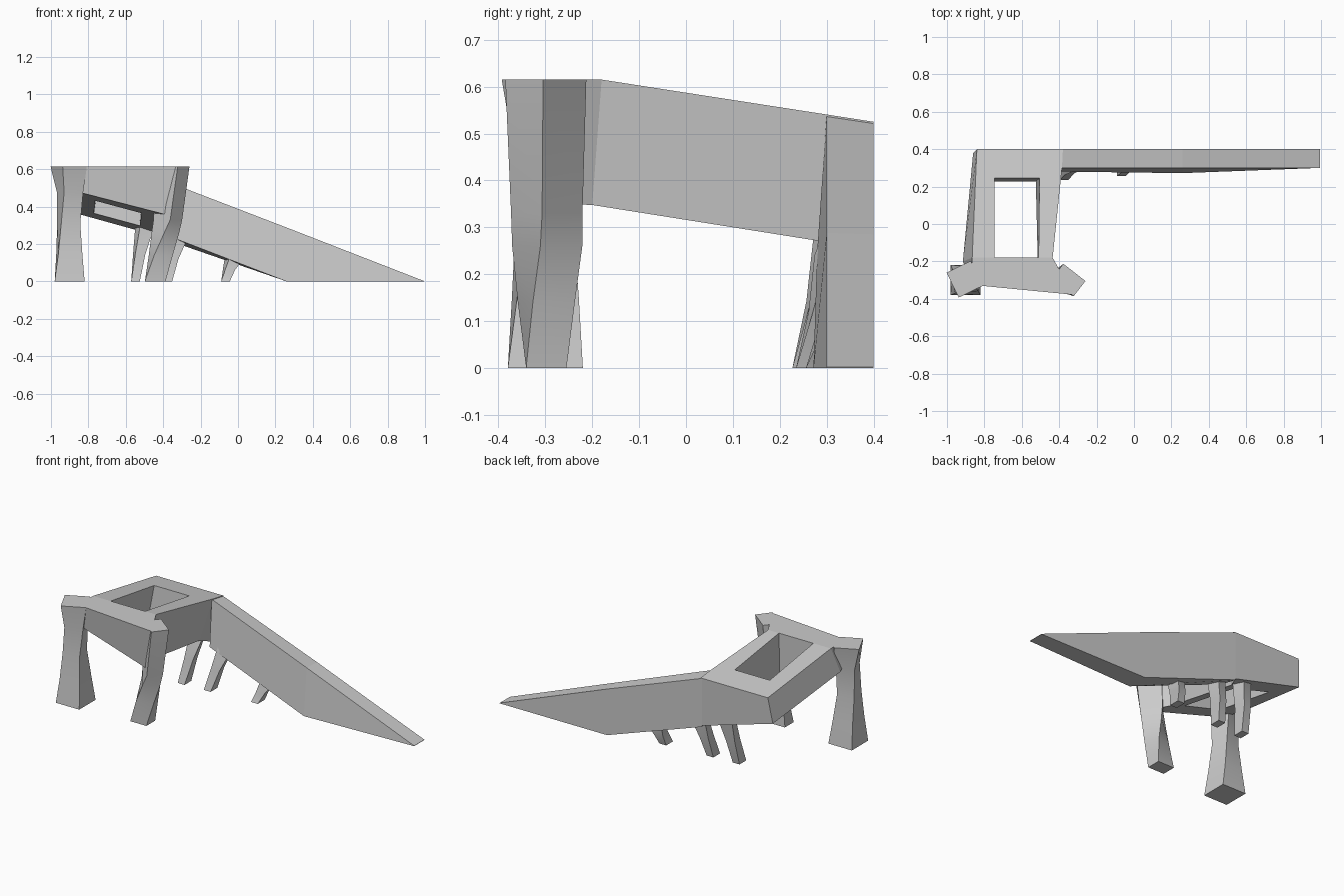
import bpy, bmesh
from math import radians, cos, sin

if "Cube" in bpy.data.objects:
    bpy.data.objects.remove(bpy.data.objects["Cube"])


def loft(name, rings, closed=False):
    """Skin between rings of points; cap the ends unless the loft is closed."""
    bm = bmesh.new()
    vs = [[bm.verts.new(p) for p in r] for r in rings]
    n, m = len(vs[0]), len(vs)
    for i in range(m if closed else m - 1):
        a, b = vs[i], vs[(i + 1) % m]
        for k in range(n):
            bm.faces.new((a[k], a[(k + 1) % n], b[(k + 1) % n], b[k]))
    if not closed:
        bm.faces.new(vs[0])
        bm.faces.new(vs[-1])
    bmesh.ops.remove_doubles(bm, verts=bm.verts, dist=0.0005)
    bmesh.ops.recalc_face_normals(bm, faces=bm.faces)
    me = bpy.data.meshes.new(name)
    bm.to_mesh(me)
    bm.free()
    ob = bpy.data.objects.new(name, me)
    bpy.context.collection.objects.link(ob)
    return ob


def leg(name, stations):
    """Twisting leg; stations are (z, centre x, centre y, half x, half y, degrees)."""
    rings = []
    for z, cx, cy, hx, hy, deg in stations:
        c, s = cos(radians(deg)), sin(radians(deg))
        rings.append([(cx + u * hx * c - v * hy * s, cy + u * hx * s + v * hy * c, z)
                      for u, v in ((-1, -1), (1, -1), (1, 1), (-1, 1))])
    return loft(name, rings)


def top(x, y):
    return (x, y, 0.615 - 0.155 * max(0, y + 0.18))


def under(x, y):
    return (x, y, 0.475 - 0.27 * (x + 0.83) - 0.17 * (y + 0.33))


# Deck with a rectangular opening
outer_top = [(-.87, -.325), (-.325, -.378), (-.435, -.18), (-.385, .3), (-.38, .4),
             (-.84, .4), (-.865, -.18)]
outer_low = [(-.87, -.31), (-.37, -.345), (-.44, -.2), (-.46, .28), (-.39, .4),
             (-.86, .38), (-.915, -.2)]
hole_top = [(-.745, -.18), (-.51, -.18), (-.51, -.18), (-.505, .245), (-.505, .245),
            (-.745, .245), (-.745, -.18)]
hole_low = [(-.765, -.18), (-.515, -.18), (-.515, -.18), (-.525, .228), (-.525, .228),
            (-.77, .228), (-.765, -.18)]
loft("deck", [[top(*p) for p in outer_top], [under(*p) for p in outer_low],
              [under(*p) for p in hole_low], [top(*p) for p in hole_top]], closed=True)

# Long ramp falling to the ground
loft("ramp", [[(-.39, .3, .538), (-.39, .4, .525), (-.39, .4, .225), (-.39, .28, .25)],
              [(.26, .3, .288), (.26, .4, .285), (.26, .4, 0), (.26, .272, 0)],
              [(.995, .3, .002), (.995, .4, .002), (.995, .4, 0), (.995, .3, 0)]])

# Front legs
leg("front_left_leg", [(.615, -.905, -.295, .072, .074, 26), (.475, -.898, -.298, .054, .056, 20),
                       (.31, -.905, -.302, .052, .052, 12), (.15, -.902, -.3, .064, .066, 5),
                       (0, -.9, -.3, .08, .08, 0)])
leg("front_right_leg", [(.615, -.35, -.299, .075, .051, -38), (.33, -.375, -.297, .062, .046, -44),
                        (.26, -.388, -.296, .056, .05, -53), (.14, -.413, -.298, .047, .052, -72),
                        (0, -.443, -.298, .043, .055, -90)])

# Small legs under the ramp wall: foot x, height at the wall, sideways lean
for name, x, h, lean in (("small_leg_a", -.548, .285, .048), ("small_leg_b", -.375, .24, .06),
                         ("small_leg_c", -.067, .12, .045)):
    t = h / .285
    leg(name, [(0, x, .31 - .05 * t, .023, .033, 0),
               (h * .5, x + lean * .4, .325 - .03 * t, .027, .034, 10),
               (h, x + lean, .33 - .01 * t, .04, .036, 20),
               (h + .04, x + lean * 1.15, .335, .04, .034, 20)])

# Smooth the curved legs, keep hard edges
for ob in bpy.context.collection.objects:
    if "leg" in ob.name:
        ob.select_set(True)
        bpy.context.view_layer.objects.active = ob
bpy.ops.object.shade_smooth_by_angle(angle=radians(30))
